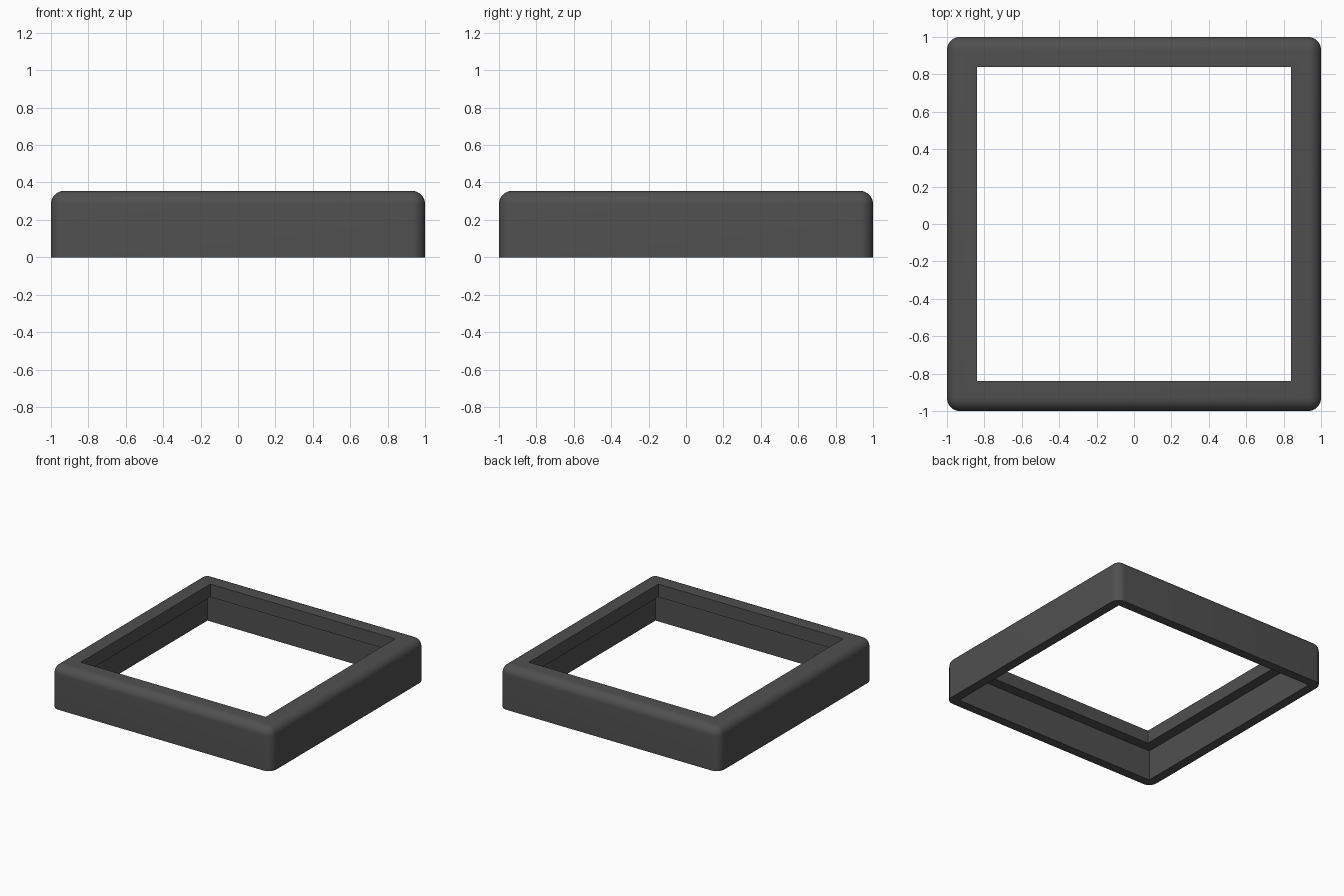
import bpy, bmesh, math

if "Cube" in bpy.data.objects:
    bpy.data.objects.remove(bpy.data.objects["Cube"])

HEIGHT, LIP_Z = 0.355, 0.248          # overall height, underside of the inner lip
OUTER, RECESS, OPENING = 1.0, 0.925, 0.84   # half widths
RADIUS = 0.07


def box(name, half, z0, z1):
    """Square block from z0 to z1."""
    mesh = bpy.data.meshes.new(name)
    bm = bmesh.new()
    bmesh.ops.create_cube(bm, size=1)
    for v in bm.verts:
        v.co = (v.co.x * 2 * half, v.co.y * 2 * half, z1 if v.co.z > 0 else z0)
    bm.to_mesh(mesh)
    bm.free()
    obj = bpy.data.objects.new(name, mesh)
    bpy.context.collection.objects.link(obj)
    return obj


# Outer block, rounded on the sides and top, sharp at the base
frame = box("square_frame", OUTER, 0, HEIGHT)
bm = bmesh.new()
bm.from_mesh(frame.data)
edges = [e for e in bm.edges if any(v.co.z > 0.01 for v in e.verts)]
bmesh.ops.bevel(bm, geom=edges, offset=RADIUS, offset_type='OFFSET',
                segments=8, profile=0.5, affect='EDGES', clamp_overlap=True)
bm.to_mesh(frame.data)
bm.free()

# Through opening and the wider recess under the lip
cutters = [box("opening_cutter", OPENING, -0.2, HEIGHT + 0.2),
           box("recess_cutter", RECESS, -0.3, LIP_Z)]
bpy.context.view_layer.objects.active = frame
frame.select_set(True)
for cutter in cutters:
    cutter.hide_render = True
    mod = frame.modifiers.new(cutter.name, 'BOOLEAN')
    mod.operation = 'DIFFERENCE'
    mod.solver = 'EXACT'
    mod.object = cutter
    bpy.ops.object.modifier_apply(modifier=mod.name)
for cutter in cutters:
    bpy.data.objects.remove(cutter)

# Dark grey finish
grey = bpy.data.materials.new("dark_grey")
grey.diffuse_color = (0.08, 0.08, 0.08, 1)
grey.use_nodes = True
grey.node_tree.nodes["Principled BSDF"].inputs["Base Color"].default_value = grey.diffuse_color
frame.data.materials.clear()
frame.data.materials.append(grey)
bpy.ops.object.shade_smooth_by_angle(angle=math.radians(30))
